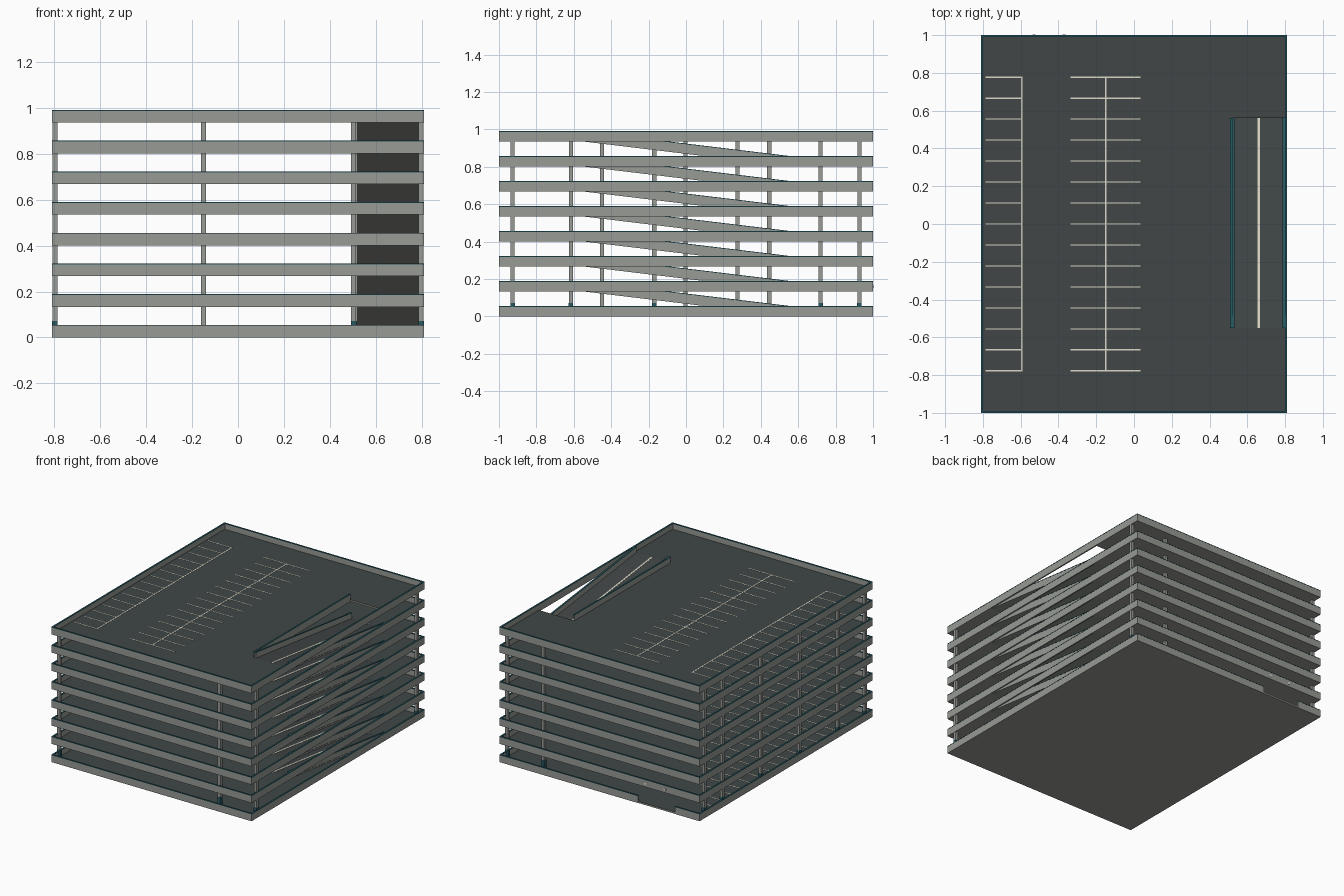
import bpy, bmesh

if "Cube" in bpy.data.objects:
    bpy.data.objects.remove(bpy.data.objects["Cube"])


def material(name, rgb):
    m = bpy.data.materials.new(name)
    m.diffuse_color = (*rgb, 1)
    m.use_nodes = True
    m.node_tree.nodes["Principled BSDF"].inputs["Base Color"].default_value = m.diffuse_color
    return m


MATS = [material("concrete", (0.31, 0.325, 0.30)),
        material("asphalt", (0.052, 0.062, 0.061)),
        material("teal_trim", (0.02, 0.10, 0.12)),
        material("line_paint", (0.72, 0.70, 0.58))]
CONCRETE, ASPHALT, TEAL, PAINT = range(4)

W, D = 0.81, 1.0                  # half width, half depth
STEP, LEVELS = 0.1336, 8          # storey height, number of decks
SLAB, WALL, CAP, T = 0.012, 0.055, 0.004, 0.01
RX, RY0, RY1 = 0.515, -0.55, 0.56  # ramp opening


def block(bm, x0, x1, y0, y1, z0, h, mat=CONCRETE, top=None, z1=None):
    """Box of height h whose base rises from z0 at y0 to z1 at y1."""
    z1 = z0 if z1 is None else z1
    prof = [(y0, z0), (y1, z1), (y1, z1 + h), (y0, z0 + h)]
    a = [bm.verts.new((x0, y, z)) for y, z in prof]
    b = [bm.verts.new((x1, y, z)) for y, z in prof]
    faces = [bm.faces.new(a[::-1]), bm.faces.new(b)]
    for i in range(4):
        j = (i + 1) % 4
        faces.append(bm.faces.new((a[i], a[j], b[j], b[i])))
    for f in faces:
        f.material_index = mat
    if top is not None:
        faces[4].material_index = top


def wall(bm, x0, x1, y0, y1, z0, z1=None):
    """Parapet with a thin teal cap."""
    e = 0.001
    z1 = z0 if z1 is None else z1
    block(bm, x0, x1, y0, y1, z0, WALL - CAP, z1=z1)
    block(bm, x0 - e, x1 + e, y0 - e, y1 + e, z0 + WALL - CAP, CAP, TEAL,
          z1=z1 + WALL - CAP)


def finish(bm, name):
    bmesh.ops.recalc_face_normals(bm, faces=bm.faces)
    me = bpy.data.meshes.new(name)
    bm.to_mesh(me)
    bm.free()
    for m in MATS:
        me.materials.append(m)
    ob = bpy.data.objects.new(name, me)
    bpy.context.collection.objects.link(ob)


for i in range(LEVELS):
    z = i * STEP
    floor = z + SLAB

    # deck slab, with the ramp opening on the upper levels
    bm = bmesh.new()
    if i == 0:
        pts = [(-W, -D), (W, -D), (W, D), (-W, D)]
    else:
        pts = [(-W, -D), (W, -D), (W, RY0), (RX, RY0),
               (RX, RY1), (W, RY1), (W, D), (-W, D)]
    inset = 0.002
    pts = [(max(-W + inset, min(W - inset, x)), max(-D + inset, min(D - inset, y)))
           for x, y in pts]
    base = bm.faces.new([bm.verts.new((x, y, z)) for x, y in pts])
    ext = bmesh.ops.extrude_face_region(bm, geom=[base], use_keep_orig=True)
    for g in ext["geom"]:
        if isinstance(g, bmesh.types.BMVert):
            g.co.z += SLAB
        elif isinstance(g, bmesh.types.BMFace):
            g.material_index = ASPHALT
    finish(bm, f"deck_{i}")

    # perimeter parapets; the ground level has a gap at the back for the entrance
    bm = bmesh.new()
    wall(bm, -W, -W + T, -D, D, z)
    wall(bm, W - T, W, -D, D, z)
    wall(bm, -W + T, W - T, -D, -D + T, z)
    if i == 0:
        wall(bm, -W + T, -0.61, D - T, D, z)
        wall(bm, -0.31, W - T, D - T, D, z)
    else:
        wall(bm, -W + T, W - T, D - T, D, z)
        wall(bm, RX - 0.005, RX + 0.005, RY0, RY1, z)
    finish(bm, f"parapet_{i}")

    # painted parking bays
    bm = bmesh.new()
    for x0, x1, spine in ((-0.785, -0.595, -0.595), (-0.335, 0.035, -0.15)):
        block(bm, spine - 0.004, spine + 0.004, -0.78, 0.78, floor, 0.0012, PAINT)
        for k in range(15):
            y = -0.777 + k * 0.111
            block(bm, x0, x1, y - 0.003, y + 0.003, floor, 0.001, PAINT)
    finish(bm, f"bay_lines_{i}")

    if i == LEVELS - 1:
        break

    # ramp up to the next deck, with side walls and a centre line
    up = z + STEP
    bm = bmesh.new()
    block(bm, RX, W - T, RY0, RY1, up, SLAB, CONCRETE, ASPHALT, z1=z)
    wall(bm, RX + 0.007, RX + 0.015, RY0, RY1, up, z)
    wall(bm, W - 2 * T - 0.002, W - T - 0.002, RY0, RY1, up, z)
    block(bm, 0.655, 0.667, RY0, RY1, up + SLAB, 0.0015, PAINT, z1=z + SLAB)
    finish(bm, f"ramp_{i}")

    # columns, with teal bases on the ground level
    bm = bmesh.new()
    spots = [(x, y) for x in (-0.797, 0.503, 0.797) for y in (-0.927, 0.927)]
    spots += [(-0.797, y) for y in (-0.615, -0.17, 0.275, 0.72)]
    spots += [(-0.15, y) for y in (-0.45, -0.003, 0.445)]
    r = 0.011
    for x, y in spots:
        block(bm, x - r, x + r, y - r, y + r, floor, STEP - SLAB)
        if i == 0 and x != -0.15:
            s = r + 0.001
            block(bm, x - s, x + s, y - s, y + s, floor, 0.06, TEAL)
    finish(bm, f"columns_{i}")

# two small plates above the entrance
bm = bmesh.new()
for x in (-0.53, -0.37):
    block(bm, x - 0.008, x + 0.008, D, D + 0.003, STEP + 0.018, 0.016, PAINT)
finish(bm, "entrance_plates")
